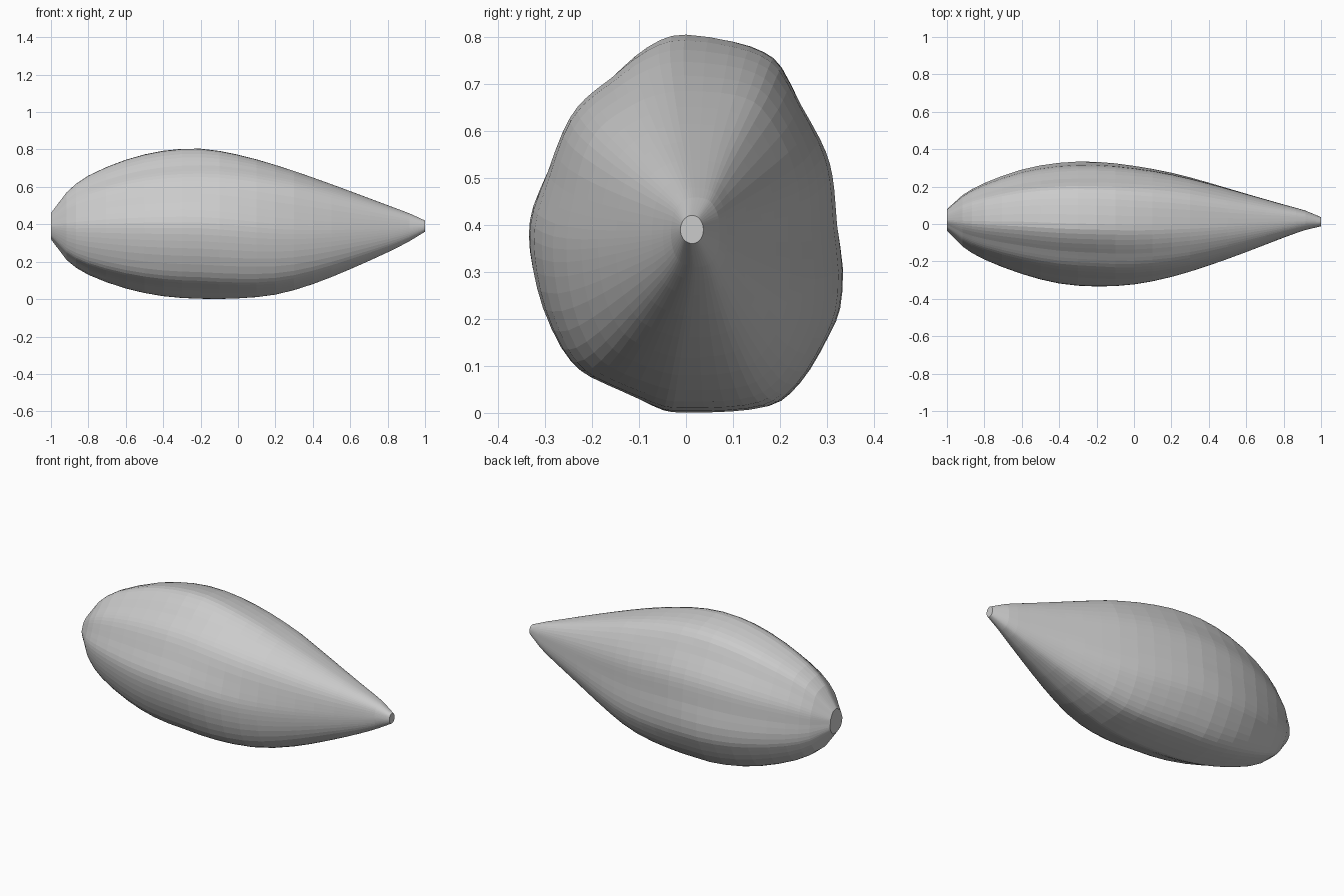
import bpy, bmesh, math

if "Cube" in bpy.data.objects:
    bpy.data.objects.remove(bpy.data.objects["Cube"])

# Lobed cross-section (y, z), seen from +x, clockwise from the top
SECTION = [(0, .805), (.10, .79), (.165, .768), (.203, .735), (.243, .657), (.285, .582),
           (.306, .529), (.315, .475), (.321, .40), (.334, .305), (.328, .22), (.306, .166),
           (.264, .09), (.221, .038), (.179, .013), (.10, .004), (0, .003), (-.045, .008),
           (-.098, .036), (-.14, .058), (-.183, .077), (-.225, .098), (-.265, .145),
           (-.305, .23), (-.327, .31), (-.335, .38), (-.325, .44), (-.29, .518),
           (-.255, .603), (-.225, .652), (-.19, .685), (-.153, .714), (-.108, .757),
           (-.055, .793)]

# Stations along the body: x, bottom z, top z, low y, high y
STATIONS = [(-1, .32, .46, -.035, .08), (-.917, .21, .57, -.12, .155),
            (-.8, .13, .66, -.19, .22), (-.6, .057, .745, -.267, .292),
            (-.4, .016, .793, -.318, .328), (-.2, .002, .804, -.334, .334),
            (0, .004, .772, -.323, .312), (.2, .024, .717, -.283, .275),
            (.4, .08, .65, -.222, .222), (.6, .16, .577, -.15, .163),
            (.8, .25, .502, -.073, .105), (.917, .31, .458, -.032, .072),
            (1, .36, .42, -.012, .037)]


def catmull(a, b, c, d, t):
    return tuple(.5 * (2*q + (r-p)*t + (2*p-5*q+4*r-s)*t*t + (3*q-p-3*r+s)*t**3)
                 for p, q, r, s in zip(a, b, c, d))


def smooth(pts, n, closed):
    m, out = len(pts), []
    get = (lambda i: pts[i % m]) if closed else (lambda i: pts[min(max(i, 0), m-1)])
    for i in range(m if closed else m-1):
        out += [catmull(get(i-1), get(i), get(i+1), get(i+2), k/n) for k in range(n)]
    return out if closed else out + [pts[-1]]


# Section in unit coordinates, with the matching points of a plain ellipse
section = []
for y, z in smooth(SECTION, 2, True):
    u, v = y / .335, (z - .404) / .401
    r = math.hypot(u, v)
    section.append((u, v, u / r, v / r))


def ring_point(station, u, v, e, f):
    """Lobes fade towards the pointed end, where the section grows squarer."""
    x, z0, z1, y0, y1 = station
    w = 1 - .8 * min(1, max(0, x + .3)) - .3 * max(0, -.5 - x)
    square = min(1, max(0, (x + .2) / .5)) * min(1, (1 - x) / .1)
    g = 1 + (.09 if f > 0 else .06) * square * (2 * e * f) ** 2
    return (x, (y0 + y1) / 2 + (y1 - y0) / 2 * g * (e + w * (u - e)),
            (z0 + z1) / 2 + (z1 - z0) / 2 * g * (f + w * (v - f)))


# Loft through the stations
stations = [STATIONS[0]] + smooth(STATIONS, 2, False)[2:-2] + [STATIONS[-1]]
bm = bmesh.new()
rings = [[bm.verts.new(ring_point(s, *p)) for p in section] for s in stations]
n = len(section)
for a, b in zip(rings, rings[1:]):
    for i in range(n):
        j = (i + 1) % n
        bm.faces.new((a[i], a[j], b[j], b[i]))
# Flat caps
bm.faces.new(rings[0])
bm.faces.new(rings[-1])
bmesh.ops.recalc_face_normals(bm, faces=bm.faces)

mesh = bpy.data.meshes.new("pod_body")
bm.to_mesh(mesh)
bm.free()
mat = bpy.data.materials.new("light_grey")
mat.diffuse_color = (.6, .6, .6, 1)
mat.use_nodes = True
mat.node_tree.nodes["Principled BSDF"].inputs["Base Color"].default_value = mat.diffuse_color
mesh.materials.append(mat)
bpy.context.collection.objects.link(bpy.data.objects.new("pod_body", mesh))
